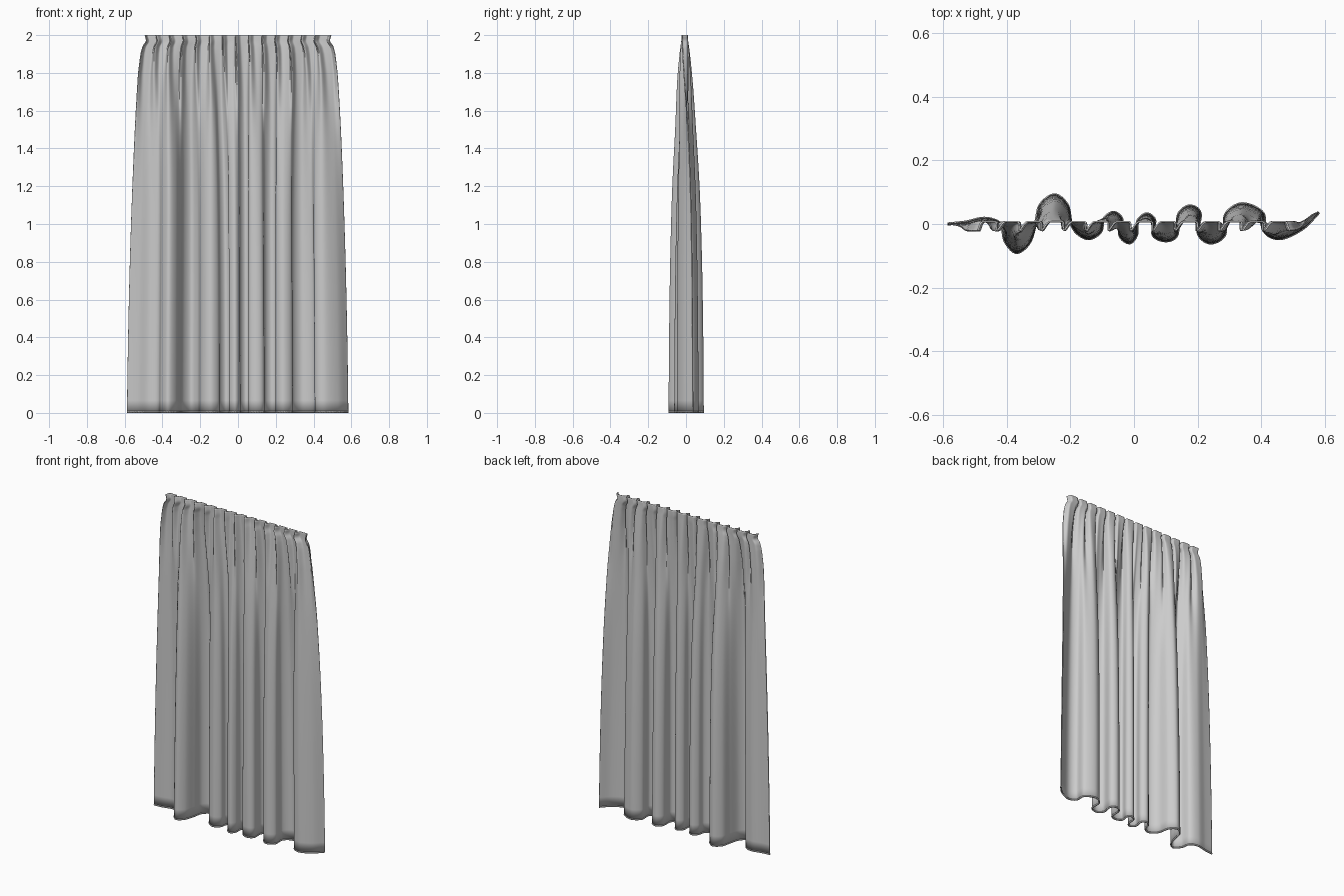
import bpy, math
from mathutils import Vector

if "Cube" in bpy.data.objects:
    bpy.data.objects.remove(bpy.data.objects["Cube"])

# Hem line seen from above (x, y)
HEM = [(-.587, 0), (-.53, .006), (-.47, .018), (-.42, .0), (-.405, -.055), (-.37, -.09),
       (-.33, -.06), (-.31, 0), (-.295, .06), (-.25, .092), (-.21, .06), (-.197, .0),
       (-.175, -.032), (-.14, -.046), (-.105, -.025), (-.095, .015), (-.065, .037),
       (-.038, .015), (-.045, -.035), (-.015, -.06), (.008, -.035), (.012, .01), (.04, .032),
       (.065, .012), (.06, -.035), (.10, -.053), (.135, -.035), (.14, .03), (.175, .057),
       (.208, .035), (.202, -.03), (.24, -.06), (.285, -.035), (.288, .03), (.34, .064),
       (.405, .035), (.412, -.025), (.46, -.046), (.53, -.015), (.582, .037)]
# Per height: z, half width, amount of hem fold
ROWS = [(0, .586, 1), (.4, .58, .97), (.8, .571, .9), (1.2, .558, .76), (1.6, .541, .45),
        (1.8, .528, .24), (1.9, .515, .12), (1.945, .503, .06), (1.967, .483, .02), (2, .493, 0)]
PLEATS, COLS = 14, 480
HALF = .585


def catmull(a, b, c, d, t):
    return .5 * (2*b + (c-a)*t + (2*a-5*b+4*c-d)*t*t + (3*b-a-3*c+d)*t**3)


def smooth_path(pts, count):
    """Catmull-Rom curve resampled evenly by length."""
    p = [Vector(q) for q in pts]
    p = [2*p[0]-p[1]] + p + [2*p[-1]-p[-2]]
    dense = [catmull(*p[i:i+4], k/30) for i in range(len(p)-3) for k in range(30)] + [p[-2]]
    length = [0]
    for a, b in zip(dense, dense[1:]):
        length.append(length[-1] + (b-a).length)
    out, j = [], 0
    for i in range(count+1):
        s = length[-1] * i / count
        while j < len(dense)-2 and length[j+1] < s:
            j += 1
        f = (s-length[j]) / max(length[j+1]-length[j], 1e-9)
        out.append(dense[j].lerp(dense[j+1], min(f, 1)))
    return out


def at_height(z):
    for a, b in zip(ROWS, ROWS[1:]):
        if z <= b[0]:
            t = (z-a[0]) / (b[0]-a[0])
            return a[1]+(b[1]-a[1])*t, a[2]+(b[2]-a[2])*t
    return ROWS[-1][1:]


# Heights: even below, dense near the gathered heading
heights = [1.6*i/24 for i in range(24)] + [1.6+.3*i/12 for i in range(12)] \
    + [1.9+.1*i/14 for i in range(15)]
heights[0] = .005
hem = smooth_path(HEM, COLS)

verts, faces = [], []
for z in heights:
    # average neighbouring heights so the flare stays rounded
    e = .12 if z < 1.7 else .008
    s = [at_height(max(0, min(2, z+k*e))) for k in (-1, 0, 1)]
    w = sum(q[0] for q in s)/3
    b = sum(q[1] for q in s)/3
    drop = min(1, (2-z)/.5)
    amp = (.027 + .012*math.sin(math.pi*drop)) * (1-b)**1.3
    sharp = .10 + .16*drop
    for i in range(COLS+1):
        u = i / COLS
        ph = u*PLEATS
        d = ph - round(ph)
        tuck = math.exp(-(d/sharp)**2)
        x = ((2*u-1)*(1-b) + hem[i].x/HALF*b)*w
        edge = min(1, u*PLEATS*2, (1-u)*PLEATS*2)
        x -= .010*(1-b)**2*tuck*edge
        y = b*hem[i].y + amp*(.25 - tuck)
        verts.append((x, y, z))
n = COLS+1
for r in range(len(heights)-1):
    for c in range(COLS):
        k = r*n + c
        faces.append((k, k+1, k+n+1, k+n))

# Curtain cloth
me = bpy.data.meshes.new("curtain_cloth")
me.from_pydata(verts, [], faces)
cloth = bpy.data.objects.new("curtain_cloth", me)
bpy.context.collection.objects.link(cloth)
thick = cloth.modifiers.new("thickness", 'SOLIDIFY')
thick.thickness = .005
thick.offset = 0
bpy.context.view_layer.objects.active = cloth
cloth.select_set(True)
bpy.ops.object.shade_smooth_by_angle(angle=math.radians(50))
cloth.select_set(False)

# Rounded hem along the bottom edge
cu = bpy.data.curves.new("bottom_hem", 'CURVE')
cu.dimensions = '3D'
cu.bevel_depth = .005
cu.bevel_resolution = 1
cu.use_fill_caps = True
sp = cu.splines.new('POLY')
sp.points.add(COLS//2)
for p, v in zip(sp.points, verts[:n:2]):
    p.co = (v[0], v[1], .005, 1)
    p.radius = 1
hem_obj = bpy.data.objects.new("bottom_hem", cu)
bpy.context.collection.objects.link(hem_obj)
